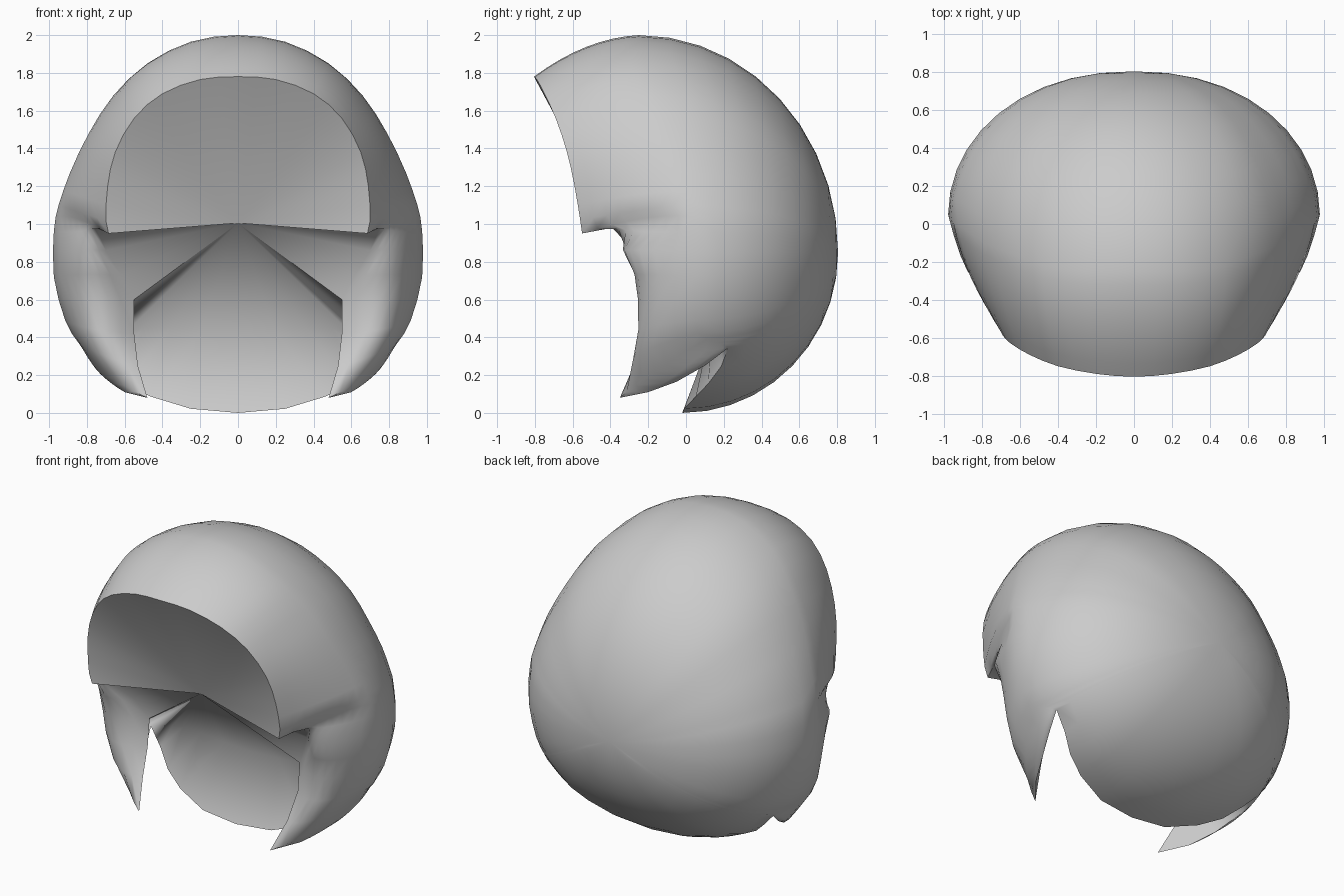
import bpy, bmesh, math
from mathutils import Vector as V

if "Cube" in bpy.data.objects:
    bpy.data.objects.remove(bpy.data.objects["Cube"])

ROWS_BACK, ROWS_FRONT = 10, 8
MID_Z, BACK_Y = 0.85, 0.805
EXTRA = 6  # columns added by refining the upper arch

# Half outline seen from the front: x, z, y and start angle of the rear dome
dome = [(0, 2, -.25, 0), (.25, 1.965, -.25, 0), (.48, 1.85, -.22, 0), (.66, 1.68, -.15, 0),
        (.79, 1.48, -.1, 0), (.89, 1.27, -.03, 0), (.95, 1.1, 0, 0), (.965, 1.04, .02, 0),
        (.975, .96, .03, 0), (.98, .85, .05, 0), (.975, .72, .05, 0), (.95, .6, .05, 0),
        (.915, .49, .05, 0), (.88, .42, .05, .02), (.86, .39, .05, .08), (.845, .37, .05, .13),
        (.835, .355, .05, .18), (.825, .345, .05, .21), (.815, .33, .05, .23),
        (.71, .235, .05, .18), (.6, .15, .04, .1), (.46, .085, .02, .04), (.25, .022, -.01, 0), (0, 0, -.02, 0)]

# Front rim: fringe arch, temple notch, side lock edge, lock tip, lock underside
rim = [(0, -.805, 1.78), (.2, -.79, 1.765), (.4, -.75, 1.69), (.55, -.69, 1.56), (.65, -.63, 1.38),
       (.69, -.59, 1.2), (.7, -.56, 1.02), (.685, -.55, .95), (.75, -.39, .98), (.7, -.28, .86),
       (.62, -.2, .73), (.55, -.14, .6), (.55, -.16, .42), (.53, -.24, .25), (.48, -.35, .08),
       (.6, -.2, .11), (.68, -.05, .165), (.75, .1, .25)]

# Bulge handles that round the temples and the fronts of the side locks
handles = {7: (.87, -.22, 1.06), 8: (.86, -.27, .95), 9: (.85, -.48, .87), 10: (.86, -.43, .74),
           11: (.85, -.44, .6), 12: (.84, -.42, .44), 13: (.78, -.4, .3), 14: (.74, -.22, .2)}

# Top of the inner nape wall, from the slit to the middle
wall_top = [(.6, .17, .42), (.5, .14, .45), (.36, .13, .45), (.2, .14, .43), (0, .14, .42)]


def refine(points):
    """Insert a smooth midpoint in each of the first segments."""
    out = []
    for i in range(EXTRA):
        b, c, d = points[i], points[i + 1], points[i + 2]
        a = points[i - 1] if i else (-c[0],) + c[1:]
        out += [b, tuple((9 * (q + r) - p - s) / 16 for p, q, r, s in zip(a, b, c, d))]
    return out + points[EXTRA:]


dome, rim = refine(dome), refine(rim)
handles = {k + EXTRA: h for k, h in handles.items()}
LOCK, SLIT = 11 + EXTRA, 18 + EXTRA
bm = bmesh.new()


def dome_point(col, t):
    x, z, y, _ = col
    c, s = max(0, math.cos(t)), math.sin(t)
    return V((x * c ** .92, y + (BACK_Y - y) * s, MID_Z + (z - MID_Z) * c))


def face(*vs):
    return bm.faces.new(vs)


def strips(cols):
    for a, b in zip(cols, cols[1:]):
        for i in range(len(a) - 1):
            face(a[i], a[i + 1], b[i + 1], b[i])


# Rear dome: quarter ellipses running to one point at the back
rear = []
for col in dome:
    t0 = math.asin(col[3])
    rear.append([bm.verts.new(dome_point(col, t0 + (math.pi / 2 - t0) * i / ROWS_BACK))
                 for i in range(ROWS_BACK + 1)])
strips(rear)
edge = [c[0] for c in rear]
slit = edge[SLIT]

# Fringe and side locks: bulged strips from the dome to the rim
front = []
for k, p in enumerate(rim):
    d, p = edge[k].co, V(p)
    mid = (d + p) / 2
    out = (mid - V((0, mid.y, MID_Z))).normalized()
    ctrl = mid + out * (d - p).length * (.16 if k < 6 else .12)
    ctrl = V(handles.get(k, ctrl))
    line = [edge[k]]
    for i in range(1, ROWS_FRONT + 1):
        t = i / ROWS_FRONT
        line.append(bm.verts.new(d * (1 - t) ** 2 + ctrl * 2 * t * (1 - t) + p * t * t))
    front.append(line)
strips(front)
P = [c[-1] for c in front]
last = front[-1]
for i in range(ROWS_FRONT):
    face(last[i], last[i + 1], slit)

# Fan behind the fringe and temples
apex = bm.verts.new((0, -.39, 1.005))
for a, b in zip(P[:LOCK], P[1:LOCK + 1]):
    face(apex, a, b)

# Insides of the side locks
face(P[LOCK], P[LOCK + 1], P[LOCK + 6], slit)
face(P[LOCK + 1], P[LOCK + 2], P[LOCK + 5], P[LOCK + 6])
face(P[LOCK + 2], P[LOCK + 3], P[LOCK + 4], P[LOCK + 5])
face(apex, P[LOCK], slit)

# Nape wall and the fan above it
top = [slit] + [bm.verts.new(c) for c in wall_top]
for i in range(5):
    face(apex, top[i], top[i + 1])
    if i == 0:
        face(slit, edge[SLIT + 1], top[1])
    else:
        face(edge[SLIT + i], edge[SLIT + i + 1], top[i + 1], top[i])

# Keep the fringe corner and lock edges crisp
for k in (7 + EXTRA, LOCK):
    bm.edges.get((apex, P[k])).smooth = False
for a, b in zip(P[:8 + EXTRA], P[1:9 + EXTRA]):
    bm.edges.get((a, b)).smooth = False

# Mirror to the other side and weld
bmesh.ops.mirror(bm, geom=bm.verts[:] + bm.edges[:] + bm.faces[:], axis='X', merge_dist=0.0005)
bmesh.ops.remove_doubles(bm, verts=bm.verts, dist=0.0005)
bmesh.ops.recalc_face_normals(bm, faces=bm.faces)

mesh = bpy.data.meshes.new("hair_shell")
bm.to_mesh(mesh)
bm.free()
mat = bpy.data.materials.new("light_grey")
mat.diffuse_color = (.6, .6, .6, 1)
mat.use_nodes = True
mat.node_tree.nodes["Principled BSDF"].inputs["Base Color"].default_value = mat.diffuse_color
mesh.materials.append(mat)
hair = bpy.data.objects.new("hair_shell", mesh)
bpy.context.collection.objects.link(hair)
bpy.context.view_layer.objects.active = hair
hair.select_set(True)
bpy.ops.object.shade_smooth_by_angle(angle=math.radians(70))
